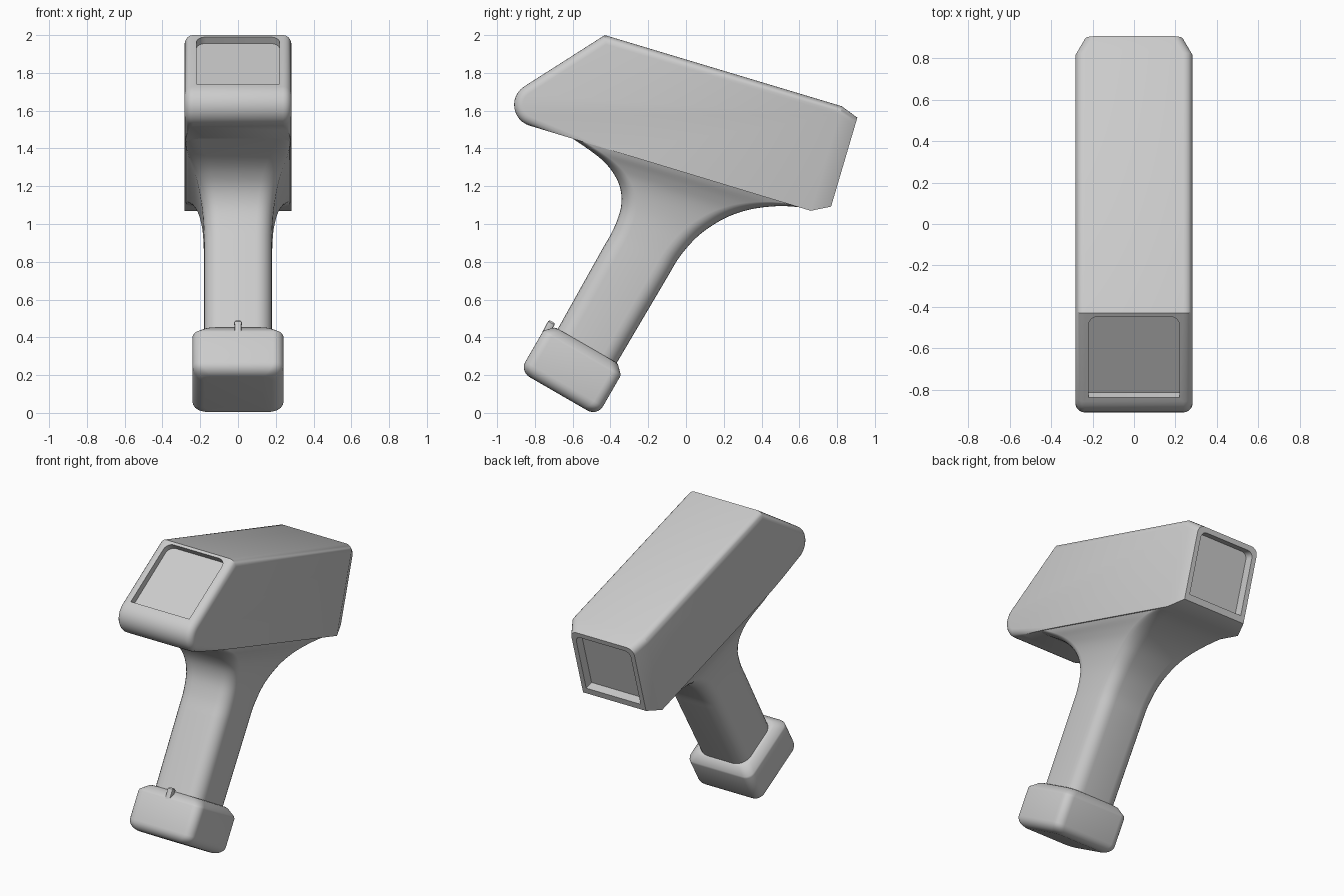
import bpy, bmesh, math
from mathutils import Vector

if "Cube" in bpy.data.objects:
    bpy.data.objects.remove(bpy.data.objects["Cube"])


def make_object(name, bm):
    bmesh.ops.recalc_face_normals(bm, faces=bm.faces[:])
    mesh = bpy.data.meshes.new(name)
    bm.to_mesh(mesh)
    bm.free()
    ob = bpy.data.objects.new(name, mesh)
    bpy.context.collection.objects.link(ob)
    return ob


def activate(ob):
    bpy.ops.object.select_all(action='DESELECT')
    ob.select_set(True)
    bpy.context.view_layer.objects.active = ob


def smooth(ob, angle=30):
    activate(ob)
    bpy.ops.object.shade_smooth_by_angle(angle=math.radians(angle))


def ring(front, back, hx, r_front, r_back, seg=6):
    """Rounded rectangle across x, spanning two (y, z) points."""
    f, b = Vector((0, *front)), Vector((0, *back))
    d, h, c = (b - f).normalized(), (b - f).length / 2, (f + b) / 2
    pts = []
    for k, (sx, sy) in enumerate(((1, 1), (-1, 1), (-1, -1), (1, -1))):
        r = r_back if sy > 0 else r_front
        for i in range(seg + 1):
            a = math.radians(90 * k + 90 * i / seg)
            x = sx * (hx - r) + r * math.cos(a)
            y = sy * (h - r) + r * math.sin(a)
            pts.append(c + d * y + Vector((x, 0, 0)))
    return pts


def loft(name, rings):
    bm = bmesh.new()
    rows = [[bm.verts.new(p) for p in r] for r in rings]
    n = len(rows[0])
    for a, b in zip(rows, rows[1:]):
        for i in range(n):
            bm.faces.new((a[i], a[(i + 1) % n], b[(i + 1) % n], b[i]))
    bm.faces.new(rows[0])
    bm.faces.new(rows[-1])
    return make_object(name, bm)


def curve_rows(rows, steps=4):
    """Catmull-Rom interpolation of number rows."""
    out = []
    for i in range(len(rows) - 1):
        p0, p1, p2 = rows[max(i - 1, 0)], rows[i], rows[i + 1]
        p3 = rows[min(i + 2, len(rows) - 1)]
        for s in range(steps):
            t = s / steps
            out.append([0.5 * (2 * b + (c - a) * t + (2 * a - 5 * b + 4 * c - d) * t * t
                               + (3 * b - a - 3 * c + d) * t ** 3)
                        for a, b, c, d in zip(p0, p1, p2, p3)])
    return out + [rows[-1]]


def cut(ob, front, back, hx, r_front, r_back, normal, depth):
    """Sink a rounded recess into ob."""
    rings = []
    for s in (-depth, 0.06):
        o = [n * s for n in normal]
        rings.append(ring((front[0] + o[0], front[1] + o[1]),
                          (back[0] + o[0], back[1] + o[1]), hx, r_front, r_back))
    cutter = loft("recess_cutter", rings)
    cutter.hide_render = True
    mod = ob.modifiers.new("recess", 'BOOLEAN')
    mod.operation, mod.object, mod.solver = 'DIFFERENCE', cutter, 'EXACT'
    activate(ob)
    bpy.ops.object.modifier_apply(modifier=mod.name)
    bpy.data.objects.remove(cutter)


# Housing: extruded side profile with round nose and tapered rear
W, WB = 0.283, 0.237
profile = [(0.66, 1.07), (0.83, 1.622), (-0.43, 2.0)]
for i in range(13):
    a = math.radians(123 + 130 * i / 12)
    profile.append((-0.795 + 0.115 * math.cos(a), 1.631 + 0.115 * math.sin(a)))
rear = [(0.768, 1.092), (0.907, 1.563)]
bm = bmesh.new()
sides, ends = [], []
for s in (1, -1):
    sides.append([bm.verts.new((s * W, y, z)) for y, z in profile])
    ends.append([bm.verts.new((s * WB, y, z)) for y, z in rear])
L, R = sides
n = len(profile)
for i in range(1, n):
    j = (i + 1) % n
    bm.faces.new((L[i], L[j], R[j], R[i]))
for side, end in zip(sides, ends):
    bm.faces.new(side)
    bm.faces.new((side[0], side[1], end[1], end[0]))
for i in (0, 1):
    bm.faces.new((L[i], R[i], ends[1][i], ends[0][i]))
bm.faces.new((ends[0][0], ends[0][1], ends[1][1], ends[1][0]))
bmesh.ops.recalc_face_normals(bm, faces=bm.faces[:])
edges = []
for side, end in zip(sides, ends):
    path = [end[1]] + side[1:]
    edges += [bm.edges.get(p) for p in zip(path, path[1:])]
bmesh.ops.bevel(bm, geom=edges, offset=0.045, segments=5, profile=0.5, affect='EDGES')
housing = make_object("housing", bm)

# Screen recess and rear window recess
cut(housing, (-0.837, 1.738), (-0.447, 1.991), 0.22, 0.003, 0.05, (-0.546, 0.838), 0.042)
cut(housing, (0.780, 1.133), (0.897, 1.531), 0.205, 0.003, 0.04, (0.957, -0.284), 0.06)
smooth(housing)

# Grip: straight lower part flaring into the housing (front y z, back y z, half width, radius)
grip_rows = [
    (-0.433, 0.885, -0.085, 0.742, 0.180, 0.085),
    (-0.383, 0.975, -0.032, 0.829, 0.181, 0.085),
    (-0.345, 1.085, 0.055, 0.928, 0.187, 0.085),
    (-0.347, 1.185, 0.150, 0.999, 0.201, 0.085),
    (-0.385, 1.270, 0.250, 1.050, 0.220, 0.085),
    (-0.445, 1.340, 0.370, 1.083, 0.245, 0.085),
    (-0.530, 1.405, 0.515, 1.095, 0.268, 0.080),
    (-0.620, 1.465, 0.660, 1.082, 0.277, 0.070),
]
rows = [(-0.701, 0.405, -0.390, 0.225, 0.180, 0.085)] + curve_rows(grip_rows)
grip = loft("grip", [ring(r[:2], r[2:4], r[4], r[5], r[5]) for r in rows])
smooth(grip, 40)


# Base block in the tilted grip frame: v across, u along the grip
def tilt(v, u):
    return (0.866 * v + 0.5 * u, -0.5 * v + 0.866 * u)


levels = []
for i in range(7):
    a = math.radians(15 * i)
    levels.append((-0.19 - 0.06 * math.cos(a), 0.06 * (1 - math.sin(a))))
levels += [(-0.008, 0.0), (0.004, 0.004), (0.042, 0.042), (0.046, 0.055)]
base = loft("battery_base", [ring(tilt(-0.872 + i, u), tilt(-0.398 - i, u), 0.241 - i, 0.055, 0.055)
                             for u, i in levels])
smooth(base)

# Small latch button on the front of the base
latch = loft("latch_button", [ring(tilt(-0.855 - h, u), tilt(-0.855 + h, u), h, 0.008, 0.008, 2)
                              for u, h in ((-0.01, 0.018), (0.055, 0.02), (0.064, 0.014))])
smooth(latch)
